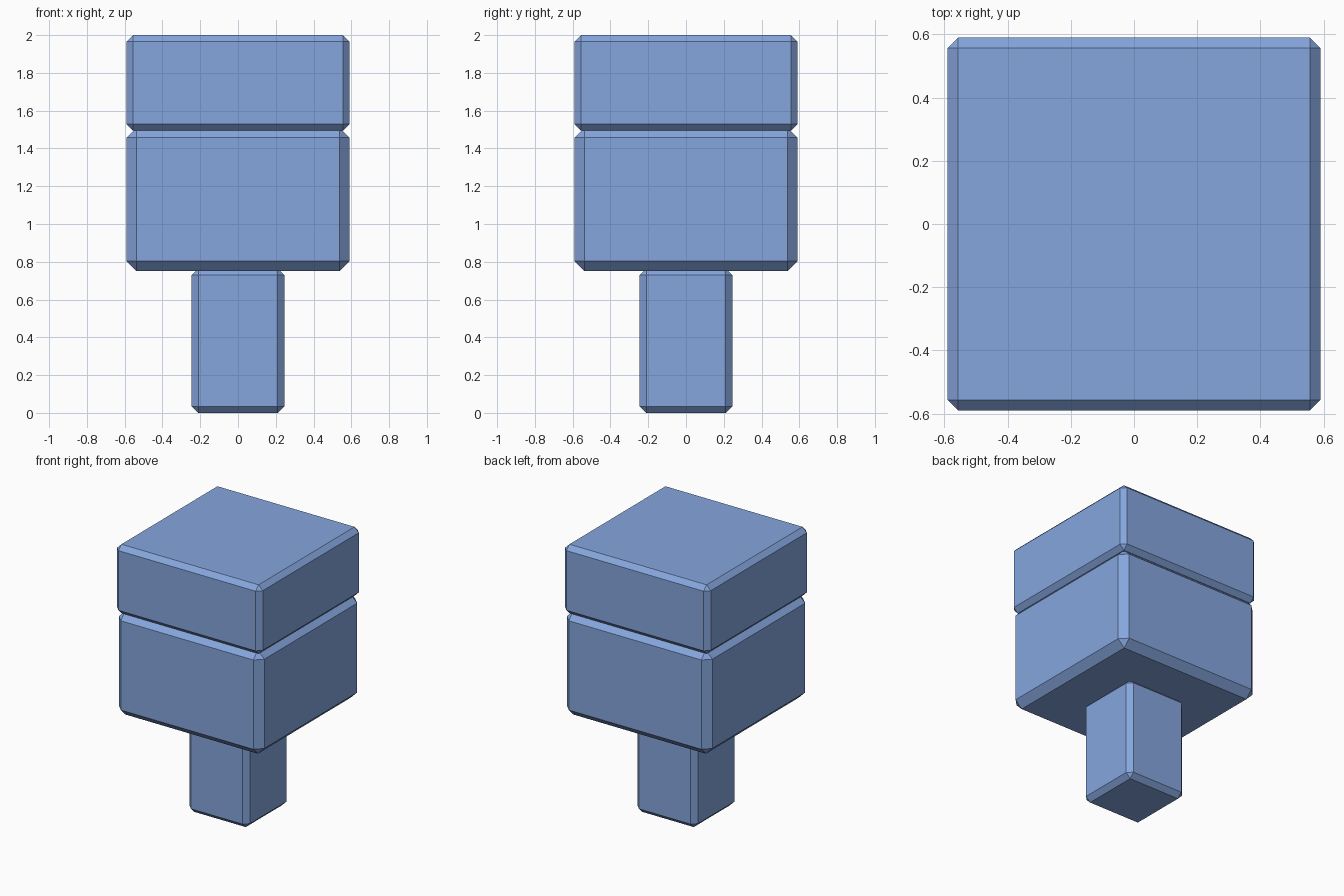
import bpy

cube = bpy.data.objects.get("Cube")
if cube:
    bpy.data.objects.remove(cube, do_unlink=True)

# Single flat colour
blue = bpy.data.materials.new("soft_blue")
blue.use_nodes = True
colour = (0.238, 0.381, 0.73, 1.0)
blue.diffuse_color = colour
blue.node_tree.nodes["Principled BSDF"].inputs["Base Color"].default_value = colour


def chamfered_block(name, half_width, bottom, top, chamfer):
    """Square block with a flat chamfer on every edge."""
    bpy.ops.mesh.primitive_cube_add(size=1, location=(0, 0, (bottom + top) / 2))
    block = bpy.context.object
    block.name = name
    block.scale = (2 * half_width, 2 * half_width, top - bottom)
    bpy.ops.object.transform_apply(location=False, rotation=False, scale=True)
    bevel = block.modifiers.new("chamfer", "BEVEL")
    bevel.width = chamfer
    bevel.segments = 1
    bevel.limit_method = "NONE"
    block.data.materials.append(blue)
    return block


# Trunk, then the two stacked crown blocks; the joints overlap slightly
chamfered_block("trunk", 0.245, 0.0, 0.765, 0.035)
chamfered_block("lower_crown", 0.59, 0.75, 1.51, 0.053)
chamfered_block("upper_crown", 0.59, 1.495, 2.0, 0.034)
